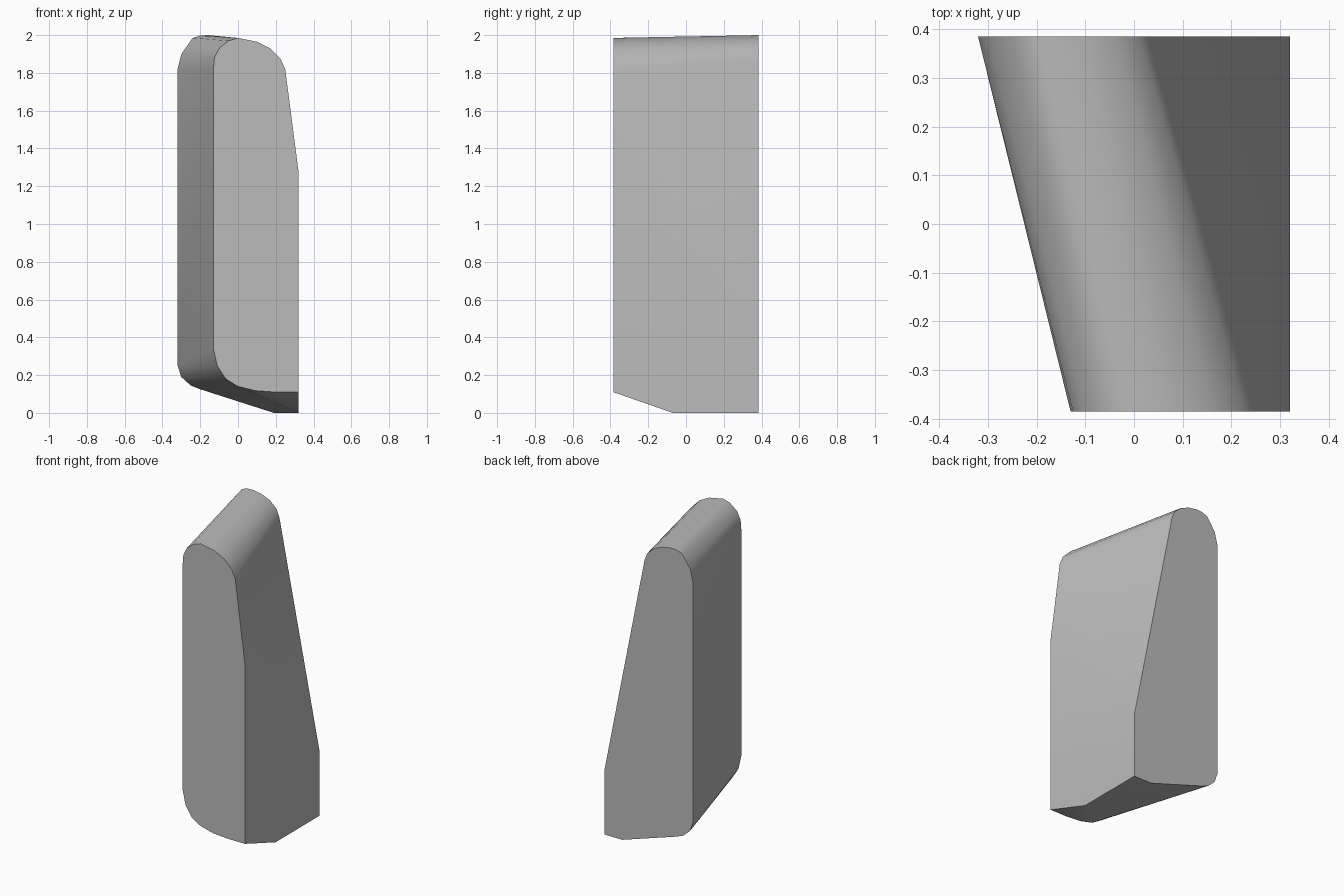
import bpy
import bmesh
import math

cube = bpy.data.objects.get("Cube")
if cube:
    bpy.data.objects.remove(cube, do_unlink=True)

HALF_DEPTH = 0.385

# Front and back outlines as (x, z), starting at the lower left-hand corner
front_outline = [
    (0.32, 0.11), (0.32, 1.28), (0.25, 1.82), (0.225, 1.875), (0.17, 1.93),
    (0.1, 1.965), (0.0, 1.985), (-0.05, 1.97), (-0.1, 1.93), (-0.125, 1.88),
    (-0.13, 1.82), (-0.13, 0.34), (-0.11, 0.25), (-0.065, 0.18),
    (0.0, 0.14), (0.09, 0.118), (0.2, 0.11),
]
back_outline = [
    (0.32, 0.0), (0.32, 0.42), (0.03, 1.87), (0.01, 1.92), (-0.04, 1.965),
    (-0.1, 1.99), (-0.16, 2.0), (-0.2, 1.998), (-0.24, 1.985), (-0.3, 1.9),
    (-0.32, 1.82), (-0.32, 0.25), (-0.3, 0.19), (-0.25, 0.145),
    (-0.2, 0.125), (0.19, 0.0),
]

# Convex block spanning both outlines, with the undercut toe at the front
bm = bmesh.new()
for outline, y in ((front_outline, -HALF_DEPTH), (back_outline, HALF_DEPTH)):
    for x, z in outline:
        bm.verts.new((x, y, z))
bm.verts.new((0.32, -0.07, 0.0))
hull = bmesh.ops.convex_hull(bm, input=bm.verts[:])
loose = [v for v in bm.verts if not v.link_faces]
bmesh.ops.delete(bm, geom=loose, context="VERTS")
bmesh.ops.dissolve_limit(bm, angle_limit=math.radians(0.3),
                         verts=bm.verts[:], edges=bm.edges[:])
bmesh.ops.recalc_face_normals(bm, faces=bm.faces[:])

mesh = bpy.data.meshes.new("wedge_block")
bm.to_mesh(mesh)
bm.free()
block = bpy.data.objects.new("wedge_block", mesh)
bpy.context.collection.objects.link(block)

# Single plain grey
grey = bpy.data.materials.new("plain_grey")
grey.use_nodes = True
colour = (0.5, 0.5, 0.5, 1.0)
grey.diffuse_color = colour
for node in grey.node_tree.nodes:
    if node.type == "BSDF_PRINCIPLED":
        node.inputs["Base Color"].default_value = colour
mesh.materials.append(grey)

# Smooth rounded edges, crisp end faces
bpy.ops.object.select_all(action="DESELECT")
block.select_set(True)
bpy.context.view_layer.objects.active = block
bpy.ops.object.shade_smooth_by_angle(angle=math.radians(30))
